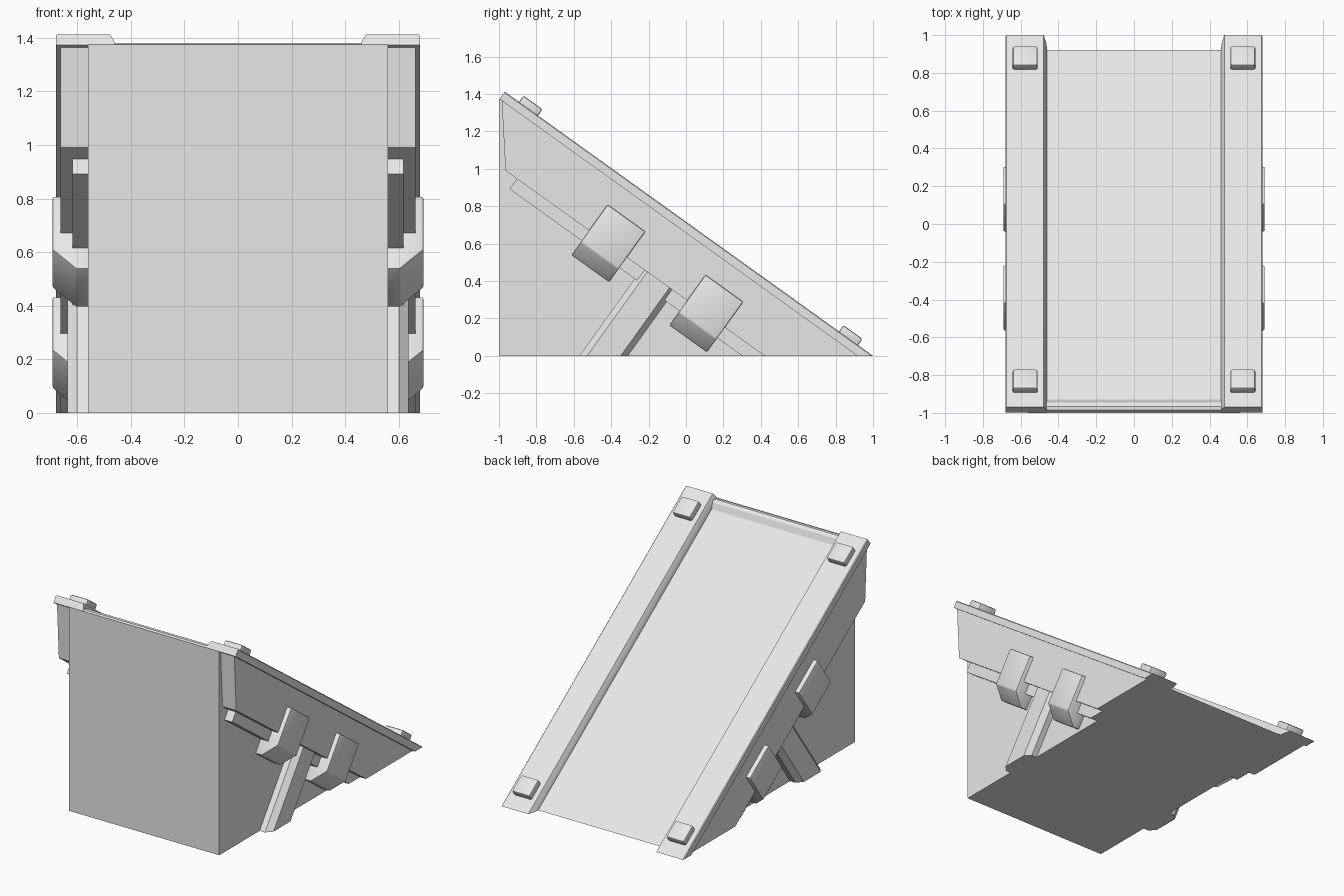
import bpy, bmesh, math
from mathutils import Matrix, Vector

if "Cube" in bpy.data.objects:
    bpy.data.objects.remove(bpy.data.objects["Cube"])

grey = bpy.data.materials.new("light_grey")
grey.use_nodes = True
grey.diffuse_color = (0.8, 0.8, 0.8, 1)
grey.node_tree.nodes["Principled BSDF"].inputs["Base Color"].default_value = (0.8, 0.8, 0.8, 1)

# Slope frame: local y runs down the ramp, local z points out of its surface
SLOPE = Matrix.Rotation(-math.radians(35.65), 4, 'X')
TOP, DECK = 0.583, 0.536


def prism(name, profile, axis, start, end, slope=True, bevel=0, mirror=True):
    """Extrude a 2D profile along an axis, tilt it and trim it at the ground."""
    def point(p, d):
        co = list(p)
        co.insert(axis, d)
        return Vector(co)
    bm = bmesh.new()
    a = [bm.verts.new(point(p, start)) for p in profile]
    b = [bm.verts.new(point(p, end)) for p in profile]
    bm.faces.new(a)
    bm.faces.new(b[::-1])
    for i in range(len(a)):
        j = (i + 1) % len(a)
        bm.faces.new((a[j], a[i], b[i], b[j]))
    if bevel:
        bmesh.ops.bevel(bm, geom=bm.edges[:], offset=bevel, segments=2,
                        profile=0.5, affect='EDGES')
    if slope:
        bm.transform(SLOPE)
    geom = bm.verts[:] + bm.edges[:] + bm.faces[:]
    cut = bmesh.ops.bisect_plane(bm, geom=geom, plane_co=(0, 0, 0),
                                 plane_no=(0, 0, -1), clear_outer=True)
    rim = [e for e in cut["geom_cut"]
           if isinstance(e, bmesh.types.BMEdge) and e.is_boundary]
    if rim:
        bmesh.ops.holes_fill(bm, edges=rim)
    bmesh.ops.recalc_face_normals(bm, faces=bm.faces[:])
    mesh = bpy.data.meshes.new(name)
    bm.to_mesh(mesh)
    bm.free()
    mesh.materials.append(grey)
    obj = bpy.data.objects.new(name, mesh)
    bpy.context.collection.objects.link(obj)
    if mirror:
        obj.modifiers.new("Mirror", 'MIRROR')
    bpy.ops.object.select_all(action='DESELECT')
    obj.select_set(True)
    bpy.context.view_layer.objects.active = obj
    bpy.ops.object.shade_smooth_by_angle(angle=math.radians(30))
    return obj


# Solid wedge and the rounded lip along its high edge
prism("wedge_body", [(-1, 0), (-1, 1.375), (0.92, 0)], 0, -0.56, 0.56,
      slope=False, mirror=False)
prism("top_lip", [(-0.995, 1.34), (-0.995, 1.37), (-0.985, 1.38), (-0.965, 1.38),
                  (-0.945, 1.365), (-0.93, 1.325)], 0, -0.47, 0.47,
      slope=False, mirror=False)

# Raised rails along both edges
prism("side_rail", [(0.46, DECK - 0.002), (0.463, DECK + 0.02), (0.478, TOP),
                    (0.675, TOP), (0.68, TOP - 0.005), (0.68, DECK - 0.002)],
      1, -1.61, 0.9)

# Stepped panels below the rails
prism("side_panel", [(-0.985, 1.364), (-0.965, 0.99), (0.42, 0), (0.92, 0)],
      0, 0.55, 0.662, slope=False)
prism("lower_panel", [(-1.287, 0.175), (-1.287, 0.25), (0.6, 0.25), (0.6, 0.175)],
      0, 0.55, 0.617)

# Chamfered brace from the panel down to the ground
prism("brace", [(0.55, -0.463), (0.6, -0.463), (0.636, -0.43),
                (0.636, -0.284), (0.6, -0.252), (0.55, -0.252)], 2, -0.5, 0.25)

# Clips wrapped around the panels
for name, u in (("upper_clip", -0.812), ("lower_clip", -0.168)):
    prism(name, [(0.54, 0.413), (0.692, 0.413), (0.692, 0.168),
                 (0.605, 0.081), (0.54, 0.081)], 1, u, u + 0.248, bevel=0.007)

# Square studs on the rails
for name, u in (("upper_stud", -1.517), ("lower_stud", 0.589)):
    prism(name, [(0.51, TOP - 0.02), (0.642, TOP - 0.02), (0.642, 0.624),
                 (0.51, 0.624)], 1, u, u + 0.125, bevel=0.01)
